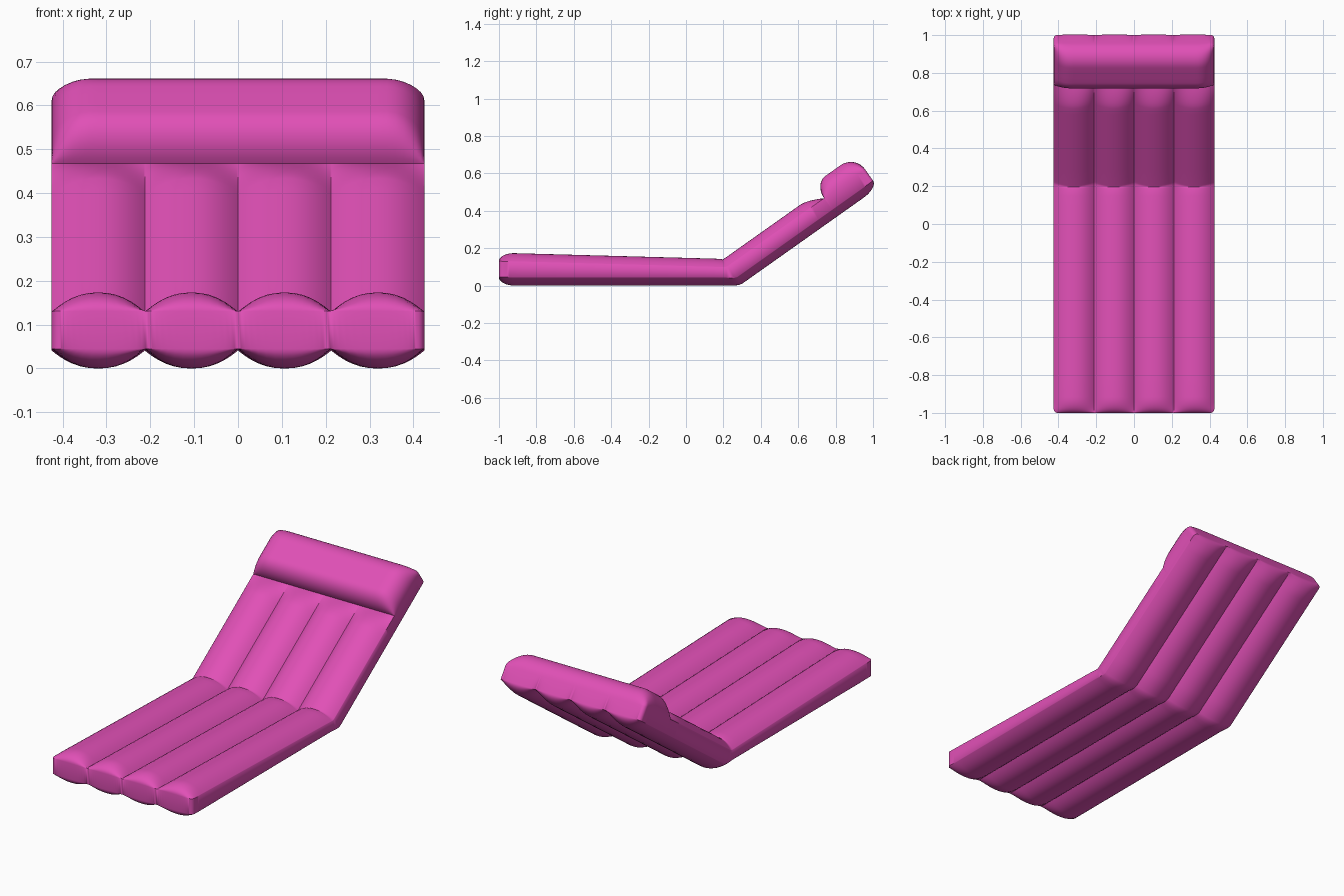
import bpy, bmesh, math

if "Cube" in bpy.data.objects:
    bpy.data.objects.remove(bpy.data.objects["Cube"])

HALF_W = 0.425        # half width of the lounger
SEAM = 0.045          # depth of the seams between the tubes
TILT = math.radians(35.3)
LENGTH = 0.89         # length of the raised backrest
PILLOW = 0.622        # where the pillow begins on the backrest


def rounded(d, r):
    """Quarter-ellipse rise from 0 at d=0 to 1 at d>=r."""
    t = min(max(d / r, 0), 1)
    return math.sqrt(max(0, 1 - (1 - t) ** 2))


# columns across the width: four tubes, denser near the seams
SEG = 16
cols = []                                     # (x, lobe height 0..1)
for k in range(4):
    for i in range(SEG + (k == 3)):
        u = math.sin(math.pi * (i / SEG - 0.5))
        cols.append((HALF_W * (-0.75 + 0.5 * k + 0.25 * u), 1 - abs(u) ** 2.2))

# stations: (base y, base z, tilt, thickness, bottom lobe, top lobe, pillow, end distance)
stations = []
flat = [-1 + 0.085 * (1 - math.cos(math.pi / 2 * i / 9)) for i in range(10)]
flat += [-0.9 + 0.1 * i for i in range(1, 11)] + [0.15]
for y in flat:
    e = rounded(y + 1, 0.085)
    stations.append((y, 0, 0, 0.173 - 0.03 * (y + 0.9) / 1.1, e, e, 0, y + 1))

# hinge, fanned around the inner crease
for y, z, deg, th in ((0.2, 0, 5, 0.143), (0.23, 0, 15, 0.146),
                      (0.257, 0, 24, 0.152), (0.28, 0.003, 30, 0.16)):
    stations.append((y, z, math.radians(deg), th, 1, 1, 0, 1))

# backrest with the pillow bulging from its upper end
back = [0.0, 0.1, 0.2, 0.3, 0.4, 0.46]
back += [0.5 + 0.122 * i / 8 for i in range(8)]
back += [PILLOW + 0.075 * (1 - math.cos(math.pi / 2 * i / 10)) for i in range(11)]
back += [0.73, 0.765]
back += [LENGTH - 0.095 * (1 - math.sin(math.pi / 2 * i / 12)) for i in range(13)]
for s in back:
    fade = 1 - min(max((s - 0.5) / 0.122, 0), 1) ** 1.5
    bulge = rounded(s - PILLOW, 0.075) * rounded(LENGTH - s, 0.095)
    stations.append((0.3 + s * math.cos(TILT), 0.01 + s * math.sin(TILT), TILT, 0.165,
                     rounded(LENGTH - s, 0.095), fade, bulge, LENGTH - s))

# loft the shell through the stations
bm = bmesh.new()
rows = []
for y, z, tilt, thick, low, high, bulge, end in stations:
    width = 1 - 0.02 / HALF_W * (1 - rounded(end, 0.02))
    top, bottom = [], []
    for x, lobe in cols:
        n_low = SEAM * (1 - lobe * low)
        n_top = thick - SEAM * (1 - lobe * high)
        if bulge:
            n_top += 0.093 * bulge * rounded(HALF_W - abs(x), 0.09)
        for n, row in ((n_top, top), (n_low, bottom)):
            row.append(bm.verts.new((x * width, y - n * math.sin(tilt), z + n * math.cos(tilt))))
    rows.append((top, bottom))

for (t0, b0), (t1, b1) in zip(rows, rows[1:]):
    for j in range(len(cols) - 1):
        bm.faces.new((t0[j], t0[j + 1], t1[j + 1], t1[j]))
        bm.faces.new((b0[j + 1], b0[j], b1[j], b1[j + 1]))
    for j in (0, -1):                         # side walls
        bm.faces.new((b0[j], t0[j], t1[j], b1[j]))
for t, b in (rows[0], rows[-1]):              # end walls
    for j in range(len(cols) - 1):
        bm.faces.new((t[j], b[j], b[j + 1], t[j + 1]))
bmesh.ops.recalc_face_normals(bm, faces=bm.faces)

mesh = bpy.data.meshes.new("inflatable_lounger")
bm.to_mesh(mesh)
bm.free()
lounger = bpy.data.objects.new("inflatable_lounger", mesh)
bpy.context.collection.objects.link(lounger)

pink = bpy.data.materials.new("pink vinyl")
pink.diffuse_color = (0.75, 0.08, 0.47, 1)
pink.use_nodes = True
pink.node_tree.nodes["Principled BSDF"].inputs["Base Color"].default_value = pink.diffuse_color
mesh.materials.append(pink)

bpy.context.view_layer.objects.active = lounger
lounger.select_set(True)
bpy.ops.object.shade_smooth_by_angle(angle=math.radians(50))
